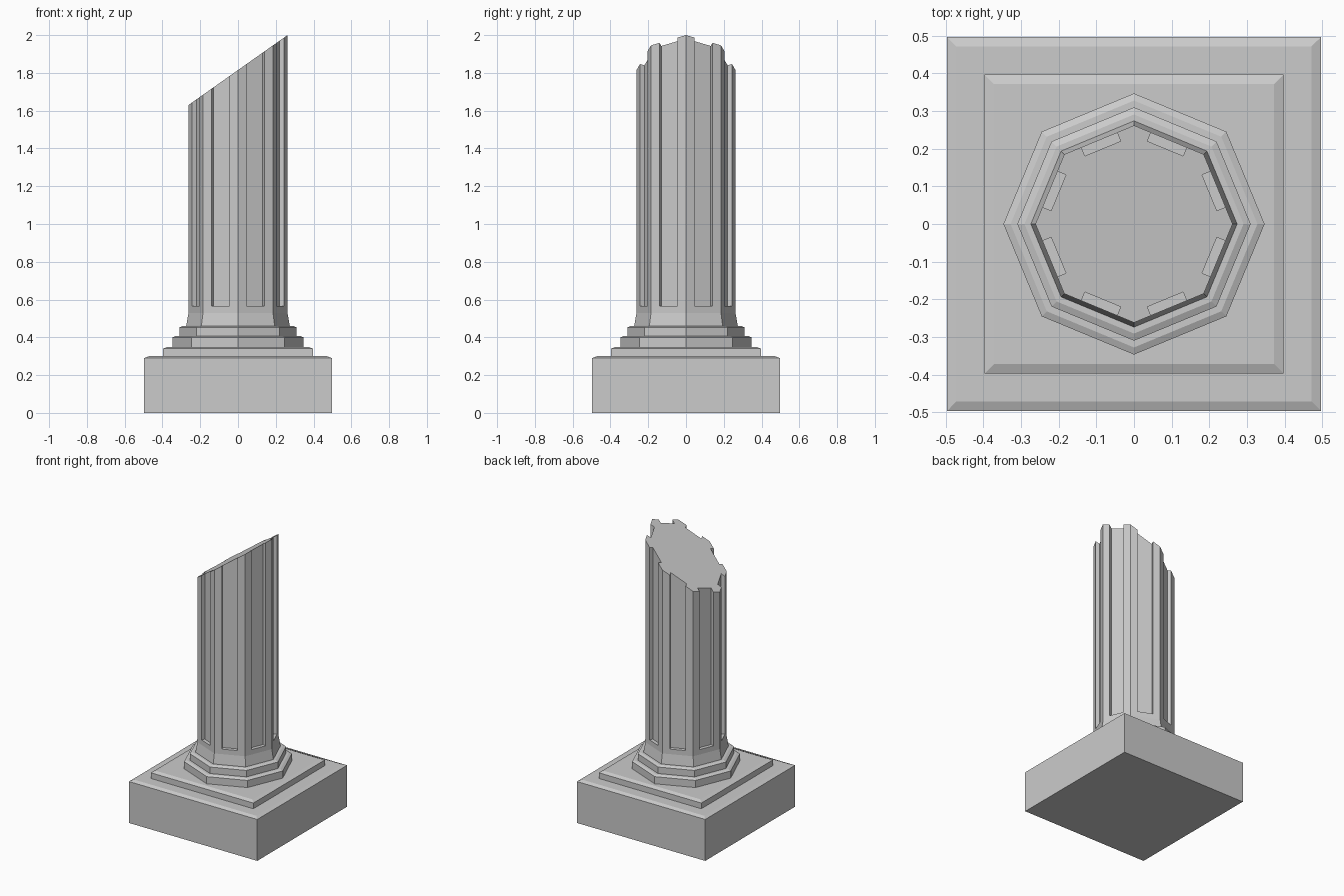
import bpy, bmesh, math
from mathutils import Matrix

if "Cube" in bpy.data.objects:
    bpy.data.objects.remove(bpy.data.objects["Cube"])


def loft(name, sides, rings, turn=0.0, slant=None):
    """Closed stack of regular polygons; rings are (corner radius, z)."""
    bm = bmesh.new()
    loops = []
    for i, (r, z) in enumerate(rings):
        loop = []
        for k in range(sides):
            a = turn + 2 * math.pi * k / sides
            x, y = r * math.cos(a), r * math.sin(a)
            top = slant is not None and i == len(rings) - 1
            loop.append(bm.verts.new((x, y, z + slant * x if top else z)))
        loops.append(loop)
    for lo, hi in zip(loops, loops[1:]):
        for k in range(sides):
            n = (k + 1) % sides
            bm.faces.new((lo[k], lo[n], hi[n], hi[k]))
    bm.faces.new(loops[0][::-1])
    bm.faces.new(loops[-1])
    return finish(name, bm)


def finish(name, bm):
    bmesh.ops.recalc_face_normals(bm, faces=bm.faces)
    mesh = bpy.data.meshes.new(name)
    bm.to_mesh(mesh)
    bm.free()
    ob = bpy.data.objects.new(name, mesh)
    bpy.context.collection.objects.link(ob)
    return ob


# Square plinth and step, each with a shallow sloped top rim
Q = math.sqrt(2)
loft("plinth", 4, [(0.497 * Q, 0), (0.497 * Q, 0.29), (0.472 * Q, 0.30)], math.pi / 4)
loft("plinth_step", 4, [(0.397 * Q, 0.29), (0.397 * Q, 0.34), (0.372 * Q, 0.35)], math.pi / 4)

# Octagonal base mouldings
loft("lower_moulding", 8, [(0.347, 0.34), (0.347, 0.40), (0.328, 0.408)])
loft("upper_moulding", 8, [(0.310, 0.40), (0.310, 0.453), (0.291, 0.461)])

# Octagonal shaft with flared foot and slanted broken top
R = 0.262
shaft = loft("shaft", 8, [(0.274, 0.45), (0.274, 0.462), (R, 0.53), (R, 1.815)], slant=0.37 / (2 * R))

# Groove cutters, one per shaft face
apothem = R * math.cos(math.pi / 8)
bm = bmesh.new()
for k in range(8):
    place = (Matrix.Rotation(math.pi / 8 + k * math.pi / 4, 4, 'Z')
             @ Matrix.Translation((apothem + 0.005, 0, 0.565 + 0.85))
             @ Matrix.Diagonal((0.06, 0.103, 1.7, 1)))
    bmesh.ops.create_cube(bm, size=1, matrix=place)
cutter = finish("groove_cutter", bm)
cutter.hide_render = True

# Carve the grooves and discard the cutter
mod = shaft.modifiers.new("grooves", 'BOOLEAN')
mod.operation = 'DIFFERENCE'
mod.solver = 'EXACT'
mod.object = cutter
bpy.context.view_layer.objects.active = shaft
bpy.ops.object.modifier_apply(modifier=mod.name)
bpy.data.objects.remove(cutter)
